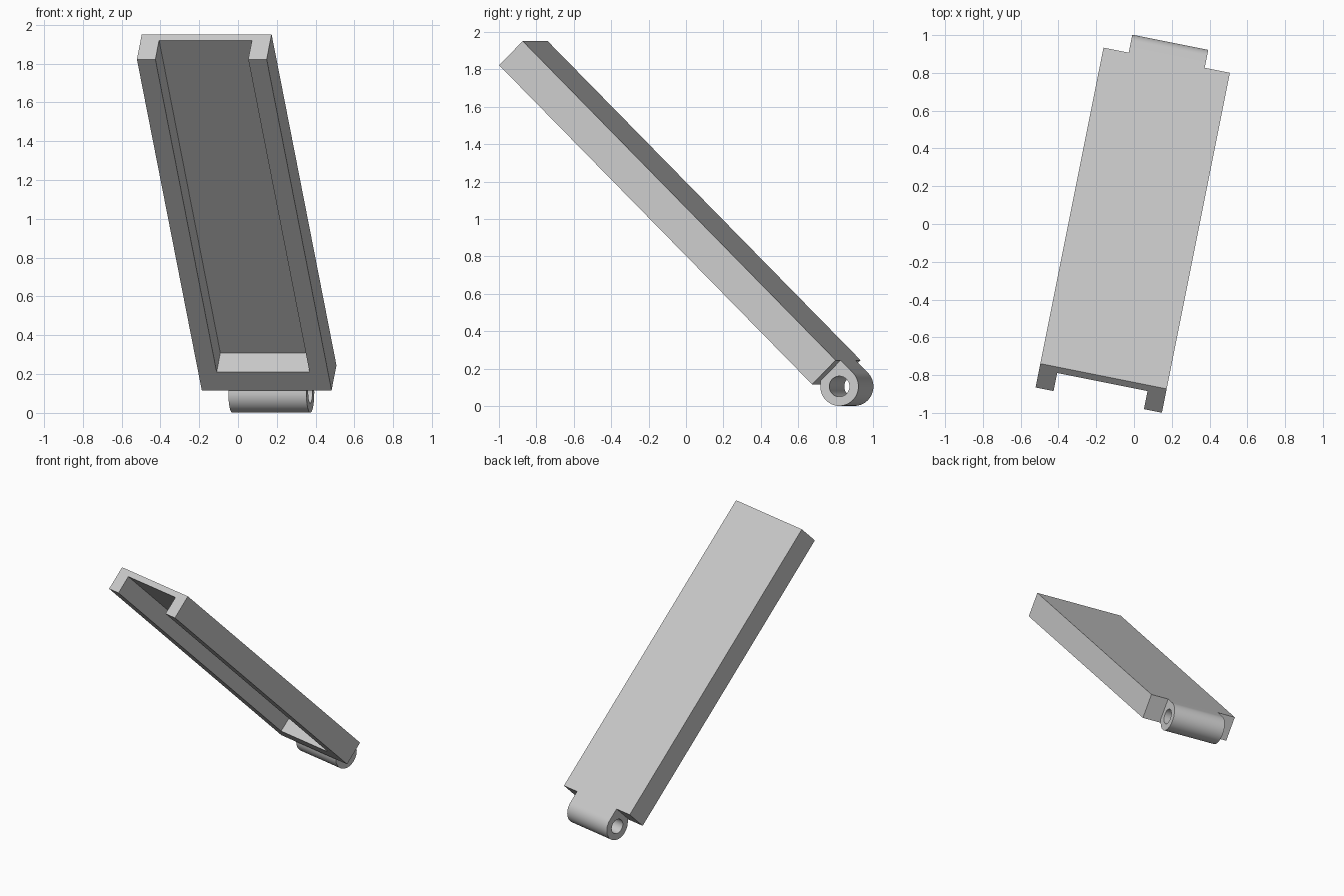
import bpy, bmesh
from math import radians, sin, cos, pi
from mathutils import Matrix, Vector

cube = bpy.data.objects.get("Cube")
if cube:
    bpy.data.objects.remove(cube, do_unlink=True)

# Local frame: x across, y along the panel towards the hinge, z out of its top face
PLACE = (Matrix.Translation((0.173, 0.867, 0.245))
         @ Matrix.Rotation(radians(-11.3), 4, 'Z')
         @ Matrix.Rotation(radians(-45), 4, 'X'))

grey = bpy.data.materials.new("light_grey")
grey.use_nodes = True
grey.diffuse_color = (0.6, 0.6, 0.6, 1)
grey.node_tree.nodes["Principled BSDF"].inputs["Base Color"].default_value = (0.6, 0.6, 0.6, 1)


def prism(name, profile, half_width):
    """Extrude a (y, z) profile symmetrically across x."""
    bm = bmesh.new()
    face = bm.faces.new([bm.verts.new((-half_width, y, z)) for y, z in profile])
    new = bmesh.ops.extrude_face_region(bm, geom=[face])["geom"]
    bmesh.ops.translate(bm, vec=(2 * half_width, 0, 0),
                        verts=[v for v in new if isinstance(v, bmesh.types.BMVert)])
    bmesh.ops.recalc_face_normals(bm, faces=bm.faces)
    mesh = bpy.data.meshes.new(name)
    bm.to_mesh(mesh)
    bm.free()
    mesh.materials.append(grey)
    obj = bpy.data.objects.new(name, mesh)
    obj.matrix_world = PLACE
    bpy.context.collection.objects.link(obj)
    return obj


def rect(y0, y1, z0, z1):
    return [(y0, z0), (y1, z0), (y1, z1), (y0, z1)]


def arc(centre, radius, start, end, steps):
    angles = [start + (end - start) * i / steps for i in range(steps + 1)]
    return [(centre[0] + radius * cos(a), centre[1] + radius * sin(a)) for a in angles]


def cut(obj, cutter):
    """Subtract the cutter, then discard it."""
    cutter.hide_render = True
    mod = obj.modifiers.new("cut", 'BOOLEAN')
    mod.operation = 'DIFFERENCE'
    mod.solver = 'EXACT'
    mod.object = cutter
    bpy.ops.object.select_all(action='DESELECT')
    bpy.context.view_layer.objects.active = obj
    obj.select_set(True)
    bpy.ops.object.modifier_apply(modifier=mod.name)
    bpy.data.objects.remove(cutter, do_unlink=True)


# Panel: a slab hollowed from beneath, open at its upper end
panel = prism("panel", rect(-2.413, 0, -0.182, 0), 0.341)
cut(panel, prism("recess_cutter", rect(-3, -0.134, -1, -0.044), 0.244))

# Hinge barrel: rounded knuckle flush with the top face, with a pin hole
R = 0.104
pivot = (0.094, -R)
knuckle = arc(pivot, R, -0.75 * pi, 0.5 * pi, 40) + [(0, 0), (0, -0.157)]
hinge = prism("hinge_barrel", knuckle, 0.205)
cut(hinge, prism("pin_hole_cutter", arc(pivot, 0.055, 0, 2 * pi, 48)[:-1], 0.4))
bpy.ops.object.shade_smooth_by_angle(angle=radians(30))
